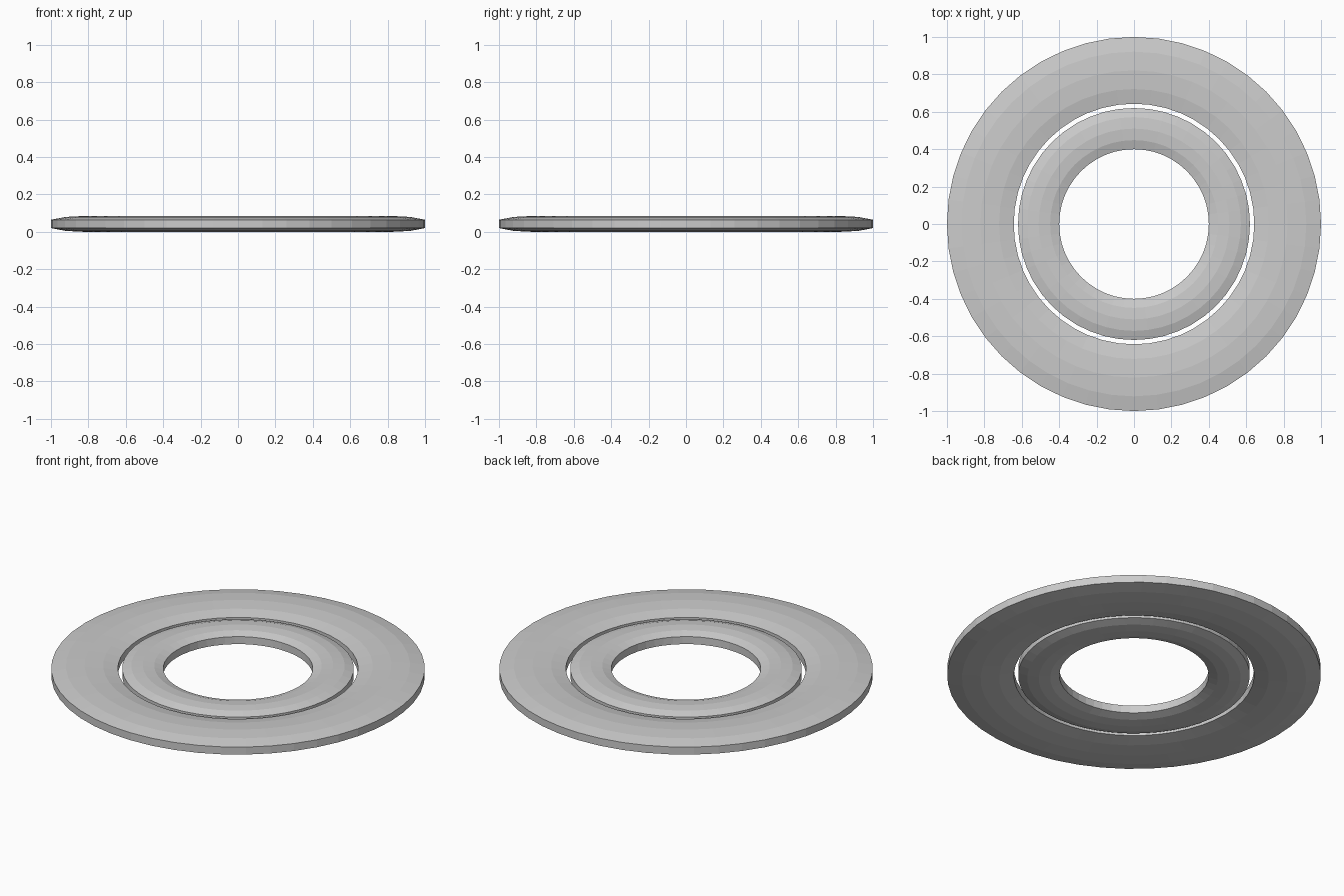
import bpy, bmesh, math

if "Cube" in bpy.data.objects:
    bpy.data.objects.remove(bpy.data.objects["Cube"])

SIDES = 48


def ring(name, r_in, r_out, z_mid, half):
    """Lathe a softly domed flat band with straight inner and outer walls."""
    c, w = (r_in + r_out) / 2, (r_out - r_in) / 2
    top = [(1, 0.52), (0.56, 0.88), (0, 1), (-0.56, 0.88), (-1, 0.52)]
    profile = top + [(-u, -v) for u, v in top]
    bm = bmesh.new()
    loops = []
    for i in range(SIDES):
        a = 2 * math.pi * i / SIDES
        loops.append([bm.verts.new(((c + w * u) * math.cos(a),
                                    (c + w * u) * math.sin(a),
                                    z_mid + half * v)) for u, v in profile])
    n = len(profile)
    for i in range(SIDES):
        p, q = loops[i], loops[(i + 1) % SIDES]
        for j in range(n):
            k = (j + 1) % n
            bm.faces.new((p[j], q[j], q[k], p[k]))
    bmesh.ops.recalc_face_normals(bm, faces=bm.faces)
    mesh = bpy.data.meshes.new(name)
    bm.to_mesh(mesh)
    bm.free()
    obj = bpy.data.objects.new(name, mesh)
    bpy.context.collection.objects.link(obj)
    return obj


# Wide outer band and narrow inner band, separated by a thin gap
ring("outer_ring", 0.643, 1.0, 0.0425, 0.0425)
ring("inner_ring", 0.40, 0.62, 0.0425, 0.0425)
